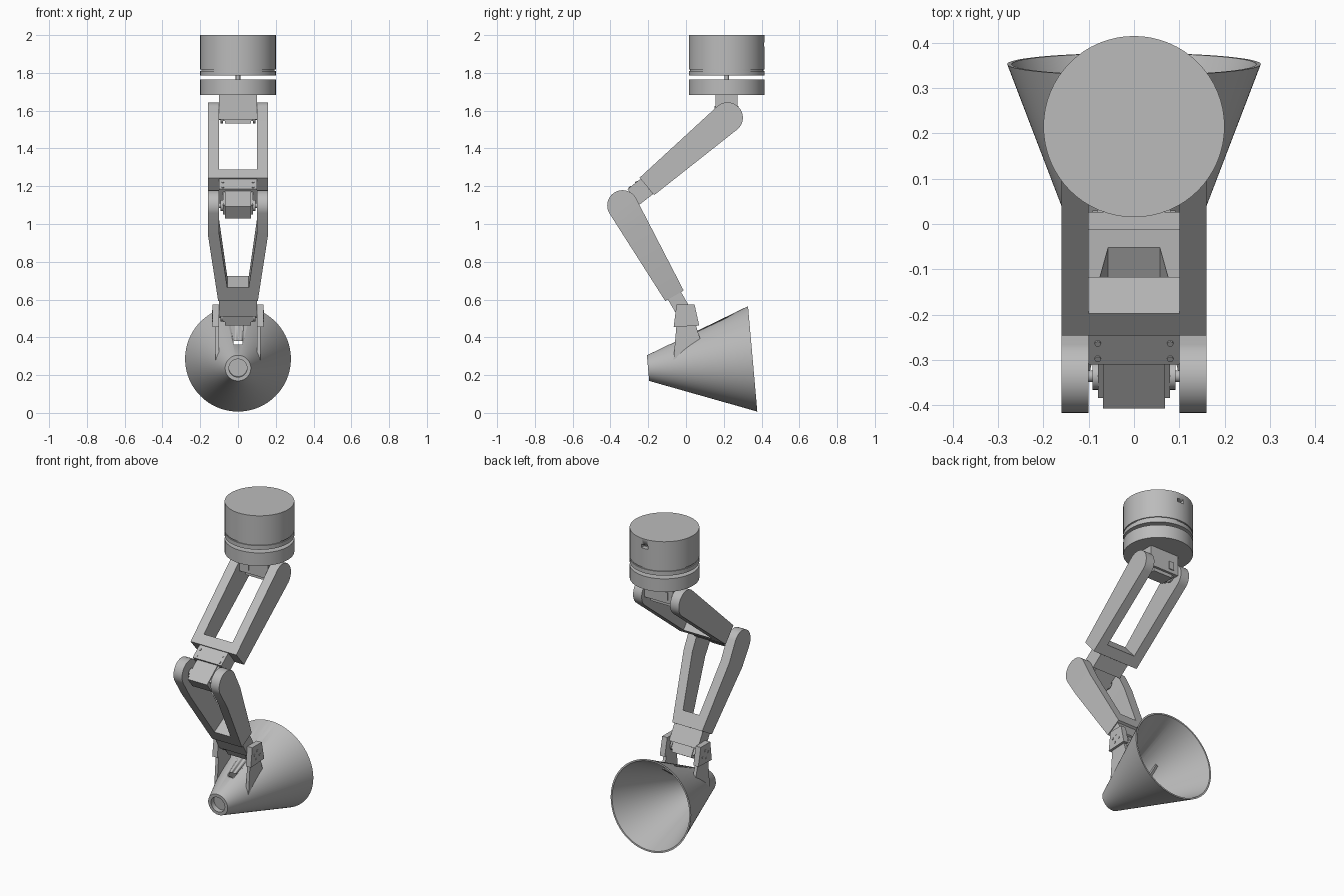
import bpy, bmesh, math
from mathutils import Vector

if "Cube" in bpy.data.objects:
    bpy.data.objects.remove(bpy.data.objects["Cube"])

grey = bpy.data.materials.new("plain grey")
grey.use_nodes = True
grey.diffuse_color = (0.5, 0.5, 0.5, 1)
grey.node_tree.nodes["Principled BSDF"].inputs["Base Color"].default_value = (0.5, 0.5, 0.5, 1)


def finish(name, bm):
    bmesh.ops.recalc_face_normals(bm, faces=bm.faces)
    mesh = bpy.data.meshes.new(name)
    bm.to_mesh(mesh)
    bm.free()
    mesh.materials.append(grey)
    obj = bpy.data.objects.new(name, mesh)
    bpy.context.collection.objects.link(obj)
    bpy.ops.object.select_all(action='DESELECT')
    obj.select_set(True)
    bpy.context.view_layer.objects.active = obj
    bpy.ops.object.shade_smooth_by_angle(angle=math.radians(30))
    return obj


def prism(name, pts, x0, x1):
    """Side outline of (y, z) points, extruded from x0 to x1."""
    bm = bmesh.new()
    face = bm.faces.new([bm.verts.new((x0, y, z)) for y, z in pts])
    ext = bmesh.ops.extrude_face_region(bm, geom=[face])["geom"]
    verts = [v for v in ext if isinstance(v, bmesh.types.BMVert)]
    bmesh.ops.translate(bm, verts=verts, vec=(x1 - x0, 0, 0))
    if not face.is_valid or len(bm.faces) < len(pts) + 2:
        bm.faces.new([v for v in bm.verts if v not in verts])
    return finish(name, bm)


def box(name, x, y, z):
    return prism(name, [(y[0], z[0]), (y[1], z[0]), (y[1], z[1]), (y[0], z[1])], *x)


def lathe(name, profile, origin, axis=(0, 0, 1), steps=64):
    """Profile of (radius, distance along axis) points, turned round the axis."""
    bm = bmesh.new()
    verts = [bm.verts.new((r, 0, h)) for r, h in profile]
    edges = [bm.edges.new(pair) for pair in zip(verts, verts[1:])]
    bmesh.ops.spin(bm, geom=verts + edges, cent=(0, 0, 0), axis=(0, 0, 1),
                   angle=math.tau, steps=steps, use_duplicate=False)
    bmesh.ops.remove_doubles(bm, verts=bm.verts, dist=1e-4)
    turn = Vector(axis).to_track_quat('Z', 'Y').to_matrix()
    for v in bm.verts:
        v.co = turn @ v.co + Vector(origin)
    return finish(name, bm)


def disc(name, r, length, origin, axis, steps=24):
    return lathe(name, [(0, 0), (r, 0), (r, length), (0, length)], origin, axis, steps)


def cut(obj, cutter):
    cutter.hide_render = True
    mod = obj.modifiers.new("cut", 'BOOLEAN')
    mod.operation, mod.object, mod.solver = 'DIFFERENCE', cutter, 'EXACT'
    bpy.context.view_layer.objects.active = obj
    bpy.ops.object.modifier_apply(modifier=mod.name)
    bpy.data.objects.remove(cutter)


def frame(start, end):
    """Map (distance along a limb, offset across it) to (y, z)."""
    d = (Vector(end) - Vector(start)).normalized()
    n = Vector((d.y, -d.x))
    return lambda s, w: tuple(Vector(start) + d * s + n * w)


def bar(at, s0, s1, w):
    return [at(s0, -w), at(s1, -w), at(s1, w), at(s0, w)]


def arm(name, start, end, tip, thick, bend=0.13, r=0.081, w=0.06):
    """Fork of two plates with round heads and a cross bar; tip = x range at the far end."""
    at = frame(start, end)
    length = (Vector(end) - Vector(start)).length
    head = (0.1, 0.16)
    mix = lambda a, b, s: a + (b - a) * max(0, s - bend) / (length - bend)
    w_bend = r + (w - r) * bend / length
    arc = [(-r * math.sin(a), r * math.cos(a)) for a in (math.pi * i / 24 for i in range(25))]
    outline = [(bend, w_bend)] + arc + [(bend, -w_bend), (length, -w), (length, w)]
    for side, sign in (("left", 1), ("right", -1)):
        bm = bmesh.new()
        rings = []
        for k in (0, 1):
            ring = [bm.verts.new((sign * mix(head[k], tip[k], s), *at(s, v))) for s, v in outline]
            rings.append(ring)
            bm.faces.new(ring[:-2])
            bm.faces.new([ring[0], ring[-3], ring[-2], ring[-1]])
        for i in range(len(outline)):
            j = (i + 1) % len(outline)
            bm.faces.new([rings[0][i], rings[0][j], rings[1][j], rings[1][i]])
        finish(f"{name}_{side}_plate", bm)
    # Cross bar, narrowing with the fork
    bm = bmesh.new()
    s0 = length - thick
    corners = []
    for s in (s0, length):
        x = mix(head[0], tip[0], s) + 0.004
        v = r + (w - r) * s / length
        corners += [bm.verts.new((a * x, *at(s, b * v))) for a in (-1, 1) for b in (-1, 1)]
    bmesh.ops.convex_hull(bm, input=corners)
    bmesh.ops.dissolve_limit(bm, angle_limit=0.01, verts=bm.verts, edges=bm.edges)
    finish(f"{name}_cross_bar", bm)


def servo(name, start, pivot, bracket, w, reach, x=0.1):
    """Motor block: mounting bracket, stepped body and the axle through the pivot."""
    at = frame(start, pivot)
    dist = (Vector(pivot) - Vector(start)).length
    prism(f"{name}_bracket", bar(at, 0, bracket, w), -x, x)
    prism(f"{name}_flanks", bar(at, bracket, dist + reach * 0.6, w * 0.62), -0.08, 0.08)
    prism(f"{name}_body", bar(at, bracket, dist + reach, w * 0.75), -0.068, 0.068)
    disc(f"{name}_axle", 0.013, 0.23, (-0.115, *pivot), (1, 0, 0))
    for sign in (-1, 1):
        disc(f"{name}_horn", 0.03, 0.012, (sign * 0.08, *pivot), (sign, 0, 0))
    return at


# Base can, turntable and shaft
BY = 0.215
can = lathe("base_can", [(0, 1.785), (0.2, 1.785), (0.2, 1.811), (0.194, 1.811), (0.194, 1.819),
                         (0.2, 1.819), (0.2, 2), (0, 2)], (0, BY, 0))
cut(can, box("port_cutter", (-0.022, 0.022), (BY + 0.17, BY + 0.25), (1.94, 1.962)))
disc("turntable", 0.2, 0.083, (0, BY, 1.682), (0, 0, 1), 64)
disc("base_shaft", 0.012, 0.04, (0, BY, 1.755), (0, 0, 1))

# Shoulder motor with sockets front and back
shoulder, elbow, wrist = (0.22, 1.563), (-0.336, 1.098), (0.0, 0.515)
servo("shoulder_motor", (BY, 1.684), (BY, 1.563), 0.13, 0.058, 0.03)
for y in (BY - 0.06, BY + 0.06):
    box("motor_socket", (-0.065, -0.033), (y - 0.004, y + 0.004), (1.575, 1.625))

# Upper arm and elbow motor
upper_end, lower_end = (-0.207, 1.199), (-0.061, 0.62)
arm("upper_arm", shoulder, upper_end, (0.1, 0.16), 0.065)
at = servo("elbow_motor", upper_end, elbow, 0.09, 0.052, 0.06)
across = Vector(at(0, 1)) - Vector(at(0, 0))
for x in (-0.08, 0.08):
    for s in (0.03, 0.073):
        disc("bracket_screw", 0.007, 0.004, (x, *at(s, 0.052)), (0, *across), 12)

# Lower arm and wrist motor
arm("lower_arm", elbow, lower_end, (0.046, 0.105), 0.085, w=0.056)
servo("wrist_motor", lower_end, wrist, 0.105, 0.04, 0.042)

# Wrist plates with screws, and fins down to the shade
for side, sign in (("left", 1), ("right", -1)):
    prism(f"{side}_wrist_plate", [(-0.05, 0.575), (0.045, 0.575), (0.07, 0.462), (-0.065, 0.455)],
          sign * 0.1, sign * 0.135)
    prism(f"{side}_shade_fin", [(-0.05, 0.47), (-0.066, 0.28), (0.077, 0.385), (0.05, 0.47)],
          sign * 0.1, sign * 0.12)
    for y, z in ((0, 0.537), (0.025, 0.505), (-0.01, 0.488), (-0.028, 0.52)):
        disc("plate_screw", 0.007, 0.003, (sign * 0.135, y, z), (sign, 0, 0), 12)

# Hollow conical shade with a lamp seat inside, a recess at the tip and a cable slot
shade = lathe("lamp_shade", [(0, 0.03), (0.048, 0.03), (0.048, 0), (0.068, 0), (0.28, 0.556),
                             (0.27, 0.556), (0.095, 0.1), (0.085, 0.1), (0.085, 0.08), (0, 0.08)],
              (0, -0.201, 0.237), (0, 0.554, 0.049), 96)
cut(shade, box("slot_cutter", (-0.024, 0.024), (-0.2, 0.02), (0.362, 0.38)))
